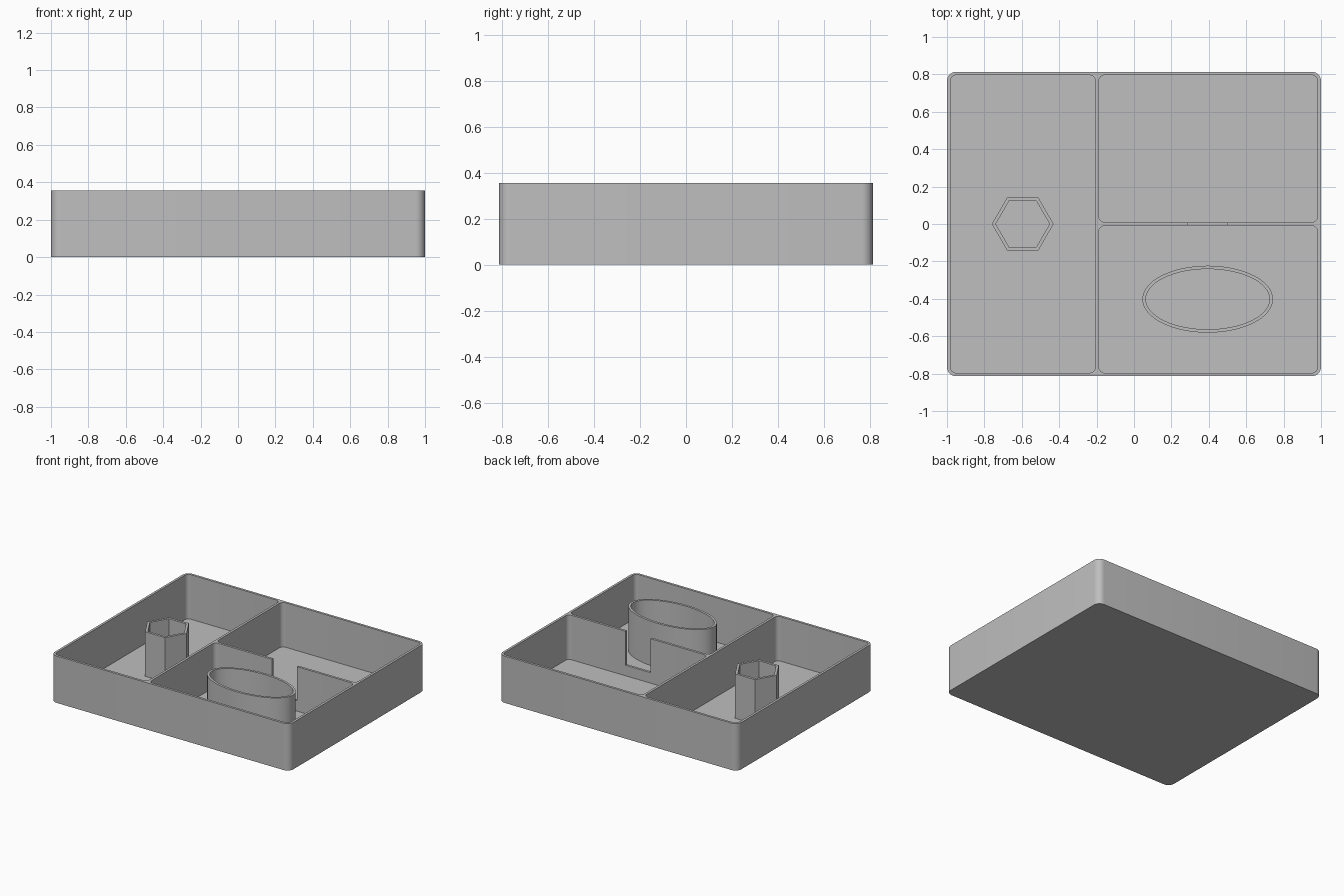
import bpy
import bmesh
from math import sin, cos, pi, radians

default = bpy.data.objects.get("Cube")
if default:
    bpy.data.objects.remove(default, do_unlink=True)

HALF_X, HALF_Y, HEIGHT = 1.0, 0.814, 0.355
WALL, FLOOR = 0.018, 0.018
DIVIDER_X = -0.197          # centre of the long divider
NOTCH = (0.29, 0.50, 0.098)  # left, right and bottom of the divider gap

grey = bpy.data.materials.new("plain grey")
grey.use_nodes = True
colour = (0.52, 0.52, 0.52, 1)
grey.diffuse_color = colour
grey.node_tree.nodes["Principled BSDF"].inputs["Base Color"].default_value = colour


def rounded_rect(x0, x1, y0, y1, r, steps=8):
    """Counter-clockwise outline with round corners."""
    centres = [(x1 - r, y1 - r), (x0 + r, y1 - r), (x0 + r, y0 + r), (x1 - r, y0 + r)]
    return [(cx + r * cos((q + i / steps) * pi / 2), cy + r * sin((q + i / steps) * pi / 2))
            for q, (cx, cy) in enumerate(centres) for i in range(steps + 1)]


def ellipse(cx, cy, rx, ry, sides):
    return [(cx + rx * cos(2 * pi * i / sides), cy + ry * sin(2 * pi * i / sides))
            for i in range(sides)]


def finish(name, bm):
    bmesh.ops.recalc_face_normals(bm, faces=bm.faces)
    mesh = bpy.data.meshes.new(name)
    bm.to_mesh(mesh)
    bm.free()
    mesh.materials.append(grey)
    obj = bpy.data.objects.new(name, mesh)
    bpy.context.collection.objects.link(obj)
    return obj


def prism(name, outline, z0, z1):
    bm = bmesh.new()
    low, high = ([bm.verts.new((x, y, z)) for x, y in outline] for z in (z0, z1))
    bm.faces.new(low[::-1])
    bm.faces.new(high)
    for i in range(len(low)):
        bm.faces.new((low[i - 1], low[i], high[i], high[i - 1]))
    return finish(name, bm)


def tube(name, outer, inner, z0, z1):
    """Open-topped ring wall standing on the floor."""
    bm = bmesh.new()
    loops = [[bm.verts.new((x, y, z)) for x, y in pts]
             for pts, z in ((outer, z0), (outer, z1), (inner, z1), (inner, z0))]
    for k in range(4):
        a, b = loops[k], loops[(k + 1) % 4]
        for i in range(len(a)):
            bm.faces.new((a[i - 1], a[i], b[i], b[i - 1]))
    return finish(name, bm)


def smooth(obj):
    bpy.ops.object.select_all(action='DESELECT')
    obj.select_set(True)
    bpy.context.view_layer.objects.active = obj
    bpy.ops.object.shade_smooth_by_angle(angle=radians(30))


# Tray body, hollowed into three compartments
tray = prism("tray", rounded_rect(-HALF_X, HALF_X, -HALF_Y, HALF_Y, 0.05), 0, HEIGHT)
in_x, in_y, half = HALF_X - WALL, HALF_Y - WALL, WALL / 2
pockets = [
    (-in_x, DIVIDER_X - half, -in_y, in_y),
    (DIVIDER_X + half, in_x, half, in_y),
    (DIVIDER_X + half, in_x, -in_y, -half),
]
cutters = [prism("pocket_cutter", rounded_rect(*p, 0.032), FLOOR, HEIGHT + 0.1) for p in pockets]

# Gap in the short divider
x0, x1, gap_z = NOTCH
cutters.append(prism("gap_cutter", [(x0, -0.05), (x1, -0.05), (x1, 0.05), (x0, 0.05)],
                     gap_z, HEIGHT + 0.1))

for cutter in cutters:
    cutter.hide_render = True
    cut = tray.modifiers.new("cut", 'BOOLEAN')
    cut.operation = 'DIFFERENCE'
    cut.solver = 'EXACT'
    cut.object = cutter

# Bake the cuts and drop the cutters
bpy.context.view_layer.update()
baked = bpy.data.meshes.new_from_object(tray.evaluated_get(bpy.context.evaluated_depsgraph_get()))
tray.modifiers.clear()
tray.data = baked
for cutter in cutters:
    bpy.data.objects.remove(cutter, do_unlink=True)
smooth(tray)

# Six-sided holder and oval holder
tube("hexagonal_holder", ellipse(-0.595, 0, 0.165, 0.165, 6),
     ellipse(-0.595, 0, 0.144, 0.144, 6), FLOOR / 2, HEIGHT)
oval = tube("oval_holder", ellipse(0.394, -0.402, 0.349, 0.179, 64),
            ellipse(0.394, -0.402, 0.331, 0.161, 64), FLOOR / 2, HEIGHT)
smooth(oval)
